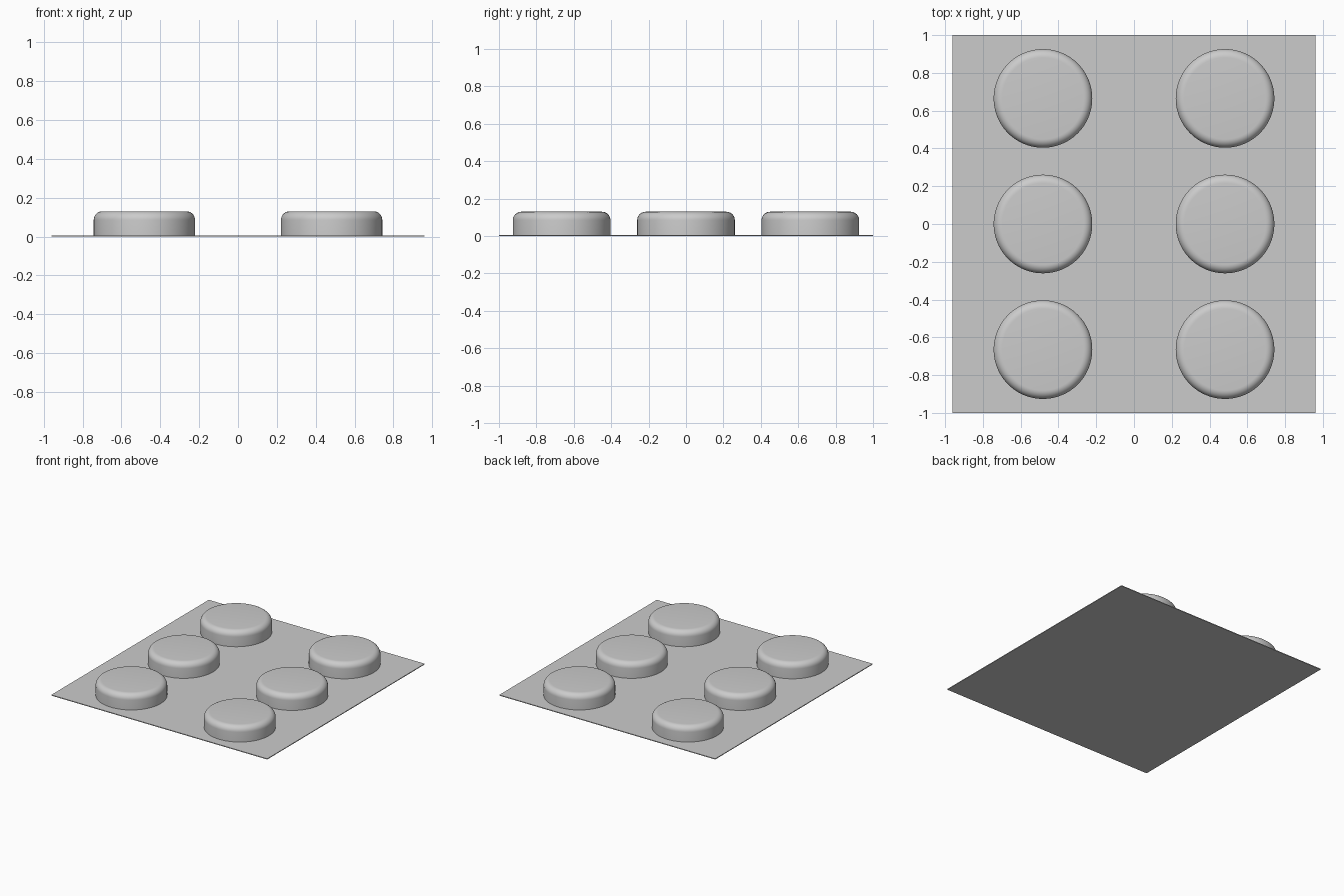
import bpy, bmesh, math

if "Cube" in bpy.data.objects:
    bpy.data.objects.remove(bpy.data.objects["Cube"])

W, L = 1.92, 2.0          # sheet size
T = 0.006                 # sheet thickness
R, H, FILLET = 0.261, 0.13, 0.045
SIDES = 96


def finish(name, bm):
    bmesh.ops.recalc_face_normals(bm, faces=bm.faces)
    mesh = bpy.data.meshes.new(name)
    bm.to_mesh(mesh)
    bm.free()
    ob = bpy.data.objects.new(name, mesh)
    bpy.context.collection.objects.link(ob)
    return ob


# Thin backing sheet
bm = bmesh.new()
bmesh.ops.create_cube(bm, size=1)
for v in bm.verts:
    v.co = (v.co.x * W, v.co.y * L, (v.co.z + 0.5) * T)
finish("backing_sheet", bm)


# Round bubble: straight wall, rounded shoulder, flat top
def bubble(name, x, y):
    profile = [(R, T / 2)]
    for i in range(9):
        a = math.radians(90 * i / 8)
        profile.append((R - FILLET + FILLET * math.cos(a),
                        H - FILLET + FILLET * math.sin(a)))
    bm = bmesh.new()
    rings = [[bm.verts.new((r * math.cos(2 * math.pi * k / SIDES),
                            r * math.sin(2 * math.pi * k / SIDES), z))
              for k in range(SIDES)] for r, z in profile]
    for low, high in zip(rings, rings[1:]):
        for k in range(SIDES):
            n = (k + 1) % SIDES
            bm.faces.new((low[k], low[n], high[n], high[k]))
    bm.faces.new(rings[-1])
    bm.faces.new(rings[0][::-1])
    ob = finish(name, bm)
    ob.location = (x, y, 0)
    bpy.ops.object.select_all(action='DESELECT')
    ob.select_set(True)
    bpy.context.view_layer.objects.active = ob
    bpy.ops.object.shade_smooth_by_angle(angle=math.radians(35))


# Two columns of three bubbles
for col, x in (("left", -0.482), ("right", 0.482)):
    for row, y in (("front", -0.665), ("middle", 0), ("back", 0.665)):
        bubble(f"bubble_{row}_{col}", x, y)
